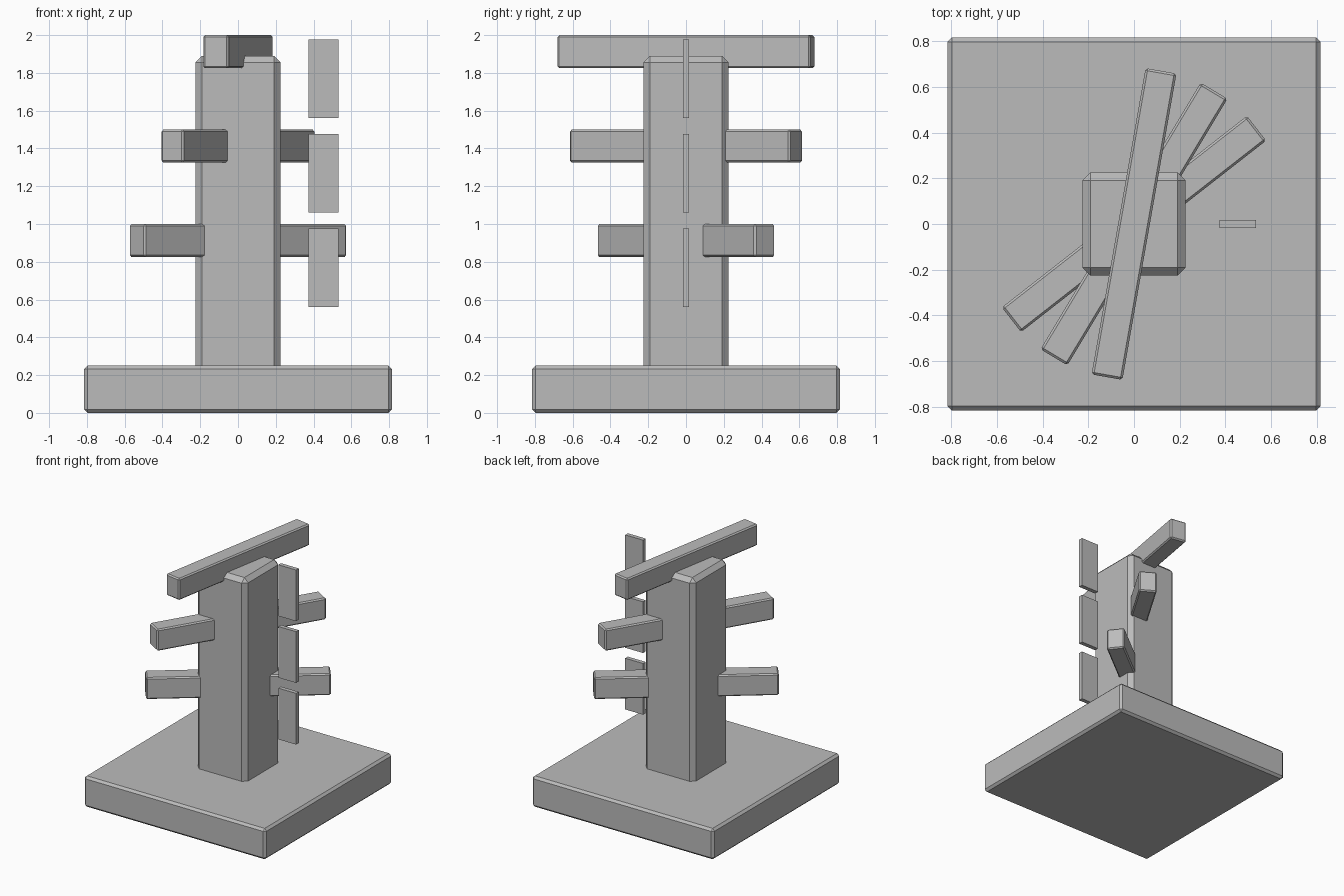
import bpy
import math

if "Cube" in bpy.data.objects:
    bpy.data.objects.remove(bpy.data.objects["Cube"])

grey = bpy.data.materials.new("plain grey")
grey.diffuse_color = (0.5, 0.5, 0.5, 1)
grey.use_nodes = True
grey.node_tree.nodes["Principled BSDF"].inputs["Base Color"].default_value = grey.diffuse_color


def block(name, size, centre, turn=0.0, bevel=0.0):
    """Box with optional single-segment chamfer, turned about z."""
    bpy.ops.mesh.primitive_cube_add(size=1, location=centre)
    ob = bpy.context.object
    ob.name = name
    ob.scale = size
    bpy.ops.object.transform_apply(location=False, rotation=False, scale=True)
    ob.rotation_euler.z = math.radians(turn)
    if bevel:
        mod = ob.modifiers.new("chamfer", "BEVEL")
        mod.width = bevel
        mod.segments = 1
    ob.data.materials.append(grey)
    return ob


# Square base and upright post
block("base", (1.63, 1.63, 0.25), (0, 0, 0.125), bevel=0.018)
block("post", (0.45, 0.45, 1.79), (0, 0, 0.995), bevel=0.034)

# Cross bars fanned around the post, with a thin side panel beside each
for i, name in enumerate(("lower", "middle", "upper")):
    block(name + "_bar", (0.137, 1.36, 0.175), (0, 0, 0.9125 + 0.5 * i),
          turn=-52 + 21 * i, bevel=0.01)
    block(name + "_panel", (0.16, 0.034, 0.415), (0.453, 0, 0.768 + 0.5 * i))
